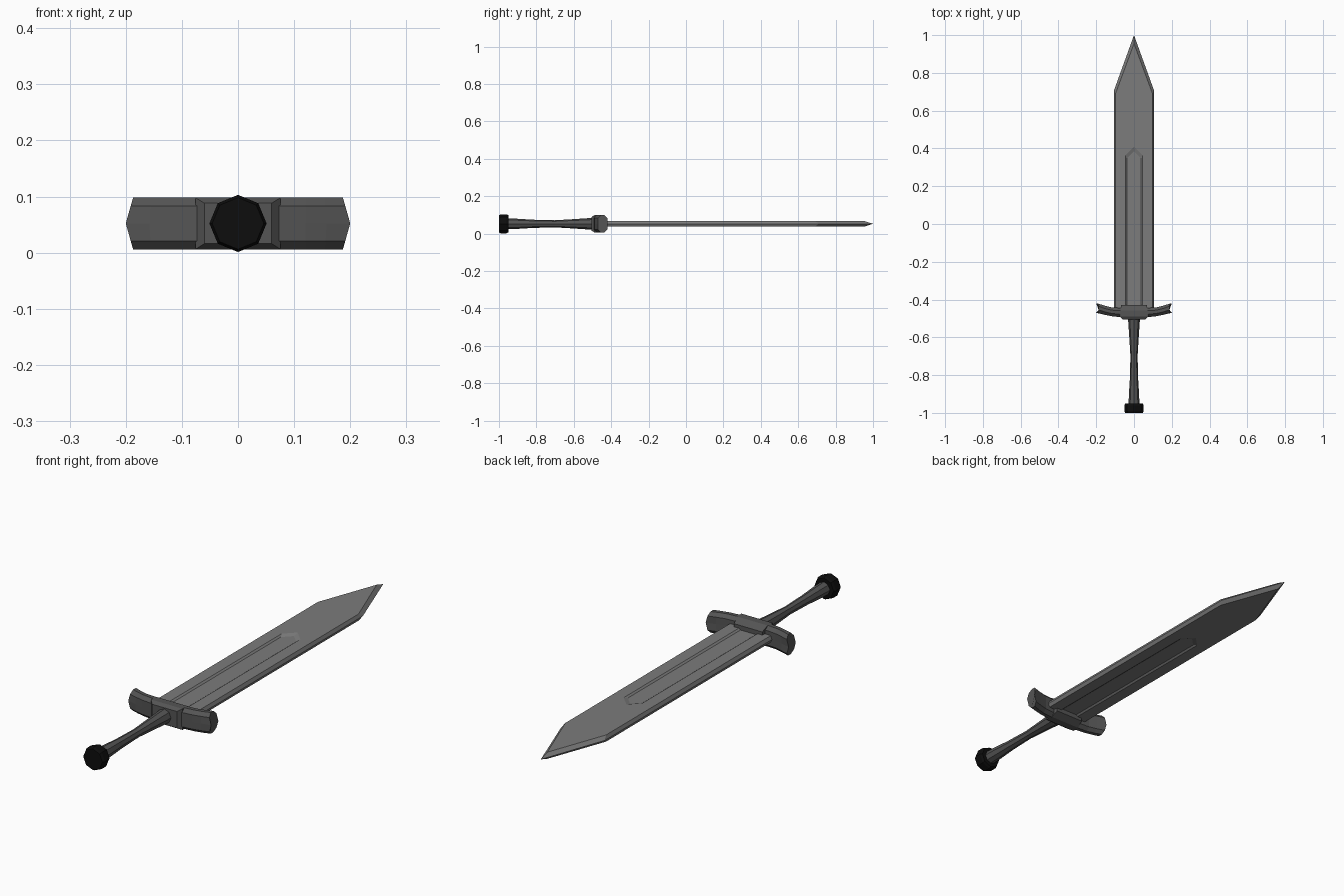
import bpy, math

if "Cube" in bpy.data.objects:
    bpy.data.objects.remove(bpy.data.objects["Cube"])

ZC = 0.052  # height of the sword's long axis


def material(name, v):
    m = bpy.data.materials.new(name)
    m.diffuse_color = (v, v, v, 1)
    m.use_nodes = True
    m.node_tree.nodes["Principled BSDF"].inputs["Base Color"].default_value = m.diffuse_color
    return m


STEEL = material("steel", 0.2)
DARK = material("dark_steel", 0.09)
BLACK = material("black", 0.004)


def make(name, verts, faces, mat):
    me = bpy.data.meshes.new(name)
    me.from_pydata(verts, [], faces)
    me.materials.append(mat)
    ob = bpy.data.objects.new(name, me)
    ob.location.z = ZC
    bpy.context.collection.objects.link(ob)
    bpy.context.view_layer.objects.active = ob
    bpy.ops.object.mode_set(mode='EDIT')
    bpy.ops.mesh.select_all(action='SELECT')
    bpy.ops.mesh.remove_doubles(threshold=0.0001)
    bpy.ops.mesh.normals_make_consistent(inside=False)
    bpy.ops.object.mode_set(mode='OBJECT')
    return ob


def loft(name, rings, mat):
    """Skin closed rings of equal size and cap both ends."""
    n = len(rings[0])
    verts = [p for r in rings for p in r]
    faces = [(k * n + i, k * n + (i + 1) % n, (k + 1) * n + (i + 1) % n, (k + 1) * n + i)
             for k in range(len(rings) - 1) for i in range(n)]
    faces += [tuple(range(n)), tuple(range((len(rings) - 1) * n, len(rings) * n))]
    return make(name, verts, faces, mat)


def octagon(y, r):
    return [(r * math.cos(i * math.pi / 4), y, r * math.sin(i * math.pi / 4)) for i in range(8)]


def rect(y, hx, hz):
    return [(-hx, y, -hz), (hx, y, -hz), (hx, y, 0), (hx, y, hz), (-hx, y, hz), (-hx, y, 0)]


# pommel and waisted grip
loft("pommel", [octagon(y, r) for y, r in
                ((-1, 0.046), (-0.99, 0.051), (-0.96, 0.051), (-0.95, 0.046))], BLACK)
loft("grip", [octagon(y, r) for y, r in
              ((-0.96, 0.029), (-0.9, 0.027), (-0.82, 0.022), (-0.7, 0.019),
               (-0.6, 0.025), (-0.48, 0.033))], DARK)

# crossguard: chamfered section swept along x, curving towards the blade
H = 0.046


def guard_ring(x, y0, y1, point):
    c = 0.015
    s = 1 if x > 0 else -1
    pts = [(y0, -H + c), (y0 + c, -H), (y1 - c, -H), (y1, -H + c), (y1, 0),
           (y1, H - c), (y1 - c, H), (y0 + c, H), (y0, H - c), (y0, 0)]
    return [(x + s * point * (1 - abs(z) / H), y, z) for y, z in pts]


half = [(0.065, -0.494, -0.445, 0), (0.12, -0.488, -0.441, 0),
        (0.155, -0.48, -0.432, 0.003), (0.187, -0.470, -0.421, 0.013)]
stations = [(-x, a, b, p) for x, a, b, p in reversed(half)] + half
loft("crossguard", [guard_ring(*s) for s in stations], DARK)

# raised collar at the middle of the guard
loft("guard_collar", [rect(y, hx, hz) for y, hx, hz in
                      ((-0.506, 0.060, 0.036), (-0.49, 0.076, 0.046),
                       (-0.458, 0.073, 0.046), (-0.428, 0.068, 0.028))], DARK)

# blade: nested outlines (half width, shoulder y, tip y, height) on both faces
BASE, T = -0.46, 0.0145
outlines = [(0.105, 0.71, 1.0, 0.0), (0.098, 0.69, 0.955, T),
            (0.045, 0.365, 0.41, T), (0.037, 0.348, 0.385, T - 0.006)]
verts, faces = [], []
for side in (1, -1):
    start = len(verts)
    for w, shoulder, tip, z in outlines:
        verts += [(x, y, side * z) for x, y in
                  ((-w, BASE), (-w, shoulder), (0, tip), (w, shoulder), (w, BASE))]
    for k in range(3):
        for i in range(4):
            a = start + k * 5 + i
            faces.append((a, a + 1, a + 6, a + 5))
    faces.append(tuple(range(start + 15, start + 20)))
# close the hidden root
root = [k * 5 for k in range(4)] + [k * 5 + 4 for k in (3, 2, 1, 0)]
root += [20 + k * 5 + 4 for k in (1, 2, 3)] + [20 + k * 5 for k in (3, 2, 1)]
faces.append(tuple(root))
make("blade", verts, faces, STEEL)
